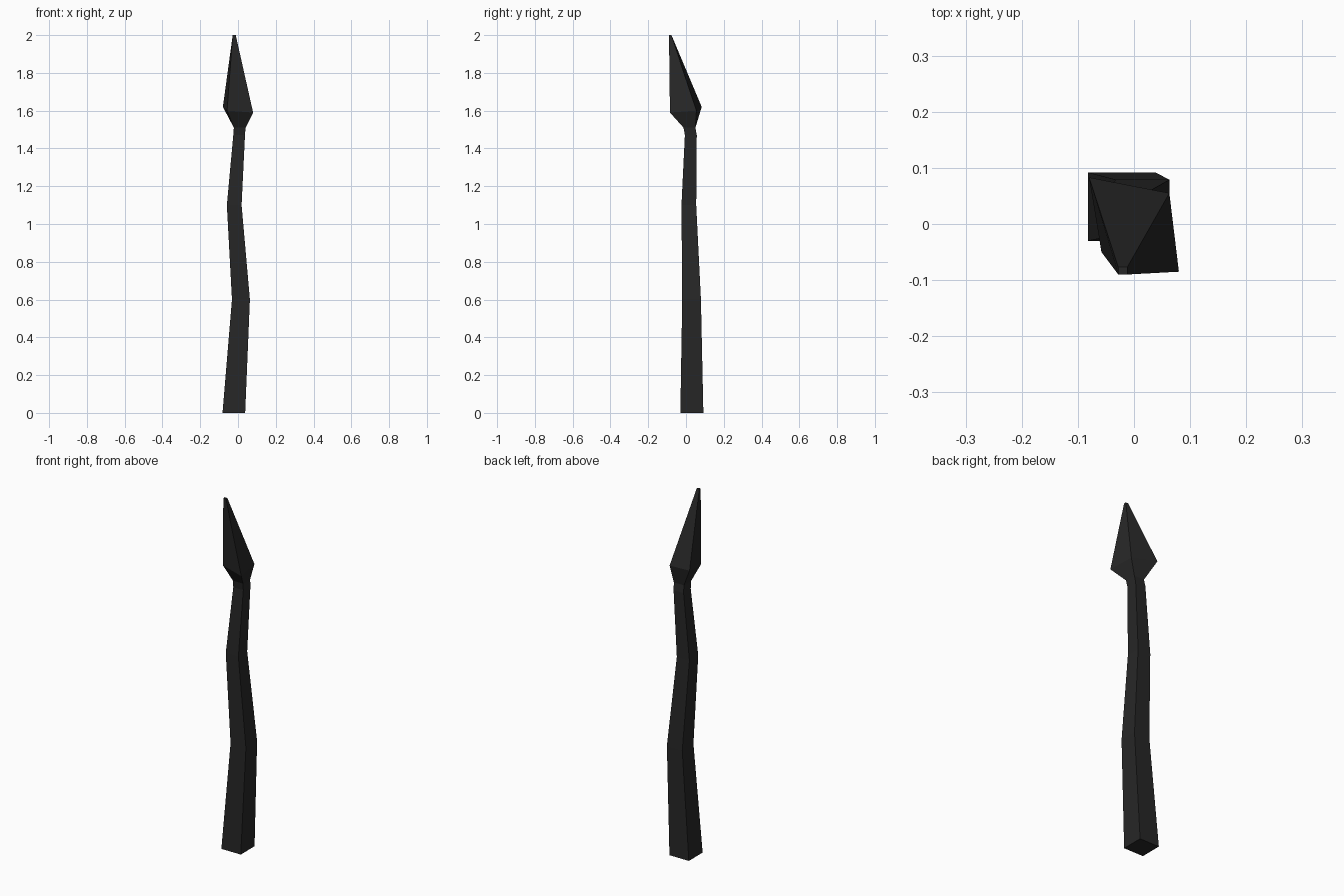
import bpy, bmesh

if "Cube" in bpy.data.objects:
    bpy.data.objects.remove(bpy.data.objects["Cube"])

dark = bpy.data.materials.new("dark_iron")
dark.diffuse_color = (0.02, 0.02, 0.02, 1)
dark.use_nodes = True
dark.node_tree.nodes["Principled BSDF"].inputs["Base Color"].default_value = dark.diffuse_color


def square(z, x0, x1, y0, y1):
    """Four-sided section, counter-clockwise from the front left."""
    return [(x0, y0, z), (x1, y0, z), (x1, y1, z), (x0, y1, z)]


def loft(name, rings, cap_bottom=True, cap_top=True):
    bm = bmesh.new()
    loops = [[bm.verts.new(p) for p in ring] for ring in rings]
    for a, b in zip(loops, loops[1:]):
        for i in range(4):
            j = (i + 1) % 4
            bm.faces.new((a[i], a[j], b[j], b[i]))
    if cap_bottom:
        bm.faces.new(loops[0][::-1])
    if cap_top:
        bm.faces.new(loops[-1])
    me = bpy.data.meshes.new(name)
    bm.to_mesh(me)
    bm.free()
    ob = bpy.data.objects.new(name, me)
    bpy.context.collection.objects.link(ob)
    me.materials.append(dark)
    return ob


# neck ring shared by the shaft and the spear head
neck = square(1.51, -0.022, 0.04, -0.013, 0.05)

# crooked, tapering square shaft
loft("shaft", [
    square(0.0, -0.082, 0.038, -0.03, 0.092),
    square(0.6, -0.032, 0.063, -0.02, 0.079),
    square(1.1, -0.059, 0.019, -0.024, 0.054),
    square(1.47, -0.025, 0.037, -0.006, 0.057),
    neck,
], cap_top=False)

# lopsided head: irregular shoulder rising to a small blunt tip
shoulder = [(-0.058, -0.05, 1.6), (0.08, -0.085, 1.59),
            (0.063, 0.055, 1.6), (-0.08, 0.083, 1.62)]
loft("spear_head", [
    neck,
    shoulder,
    square(2.0, -0.028, -0.012, -0.09, -0.077),
], cap_bottom=False)
